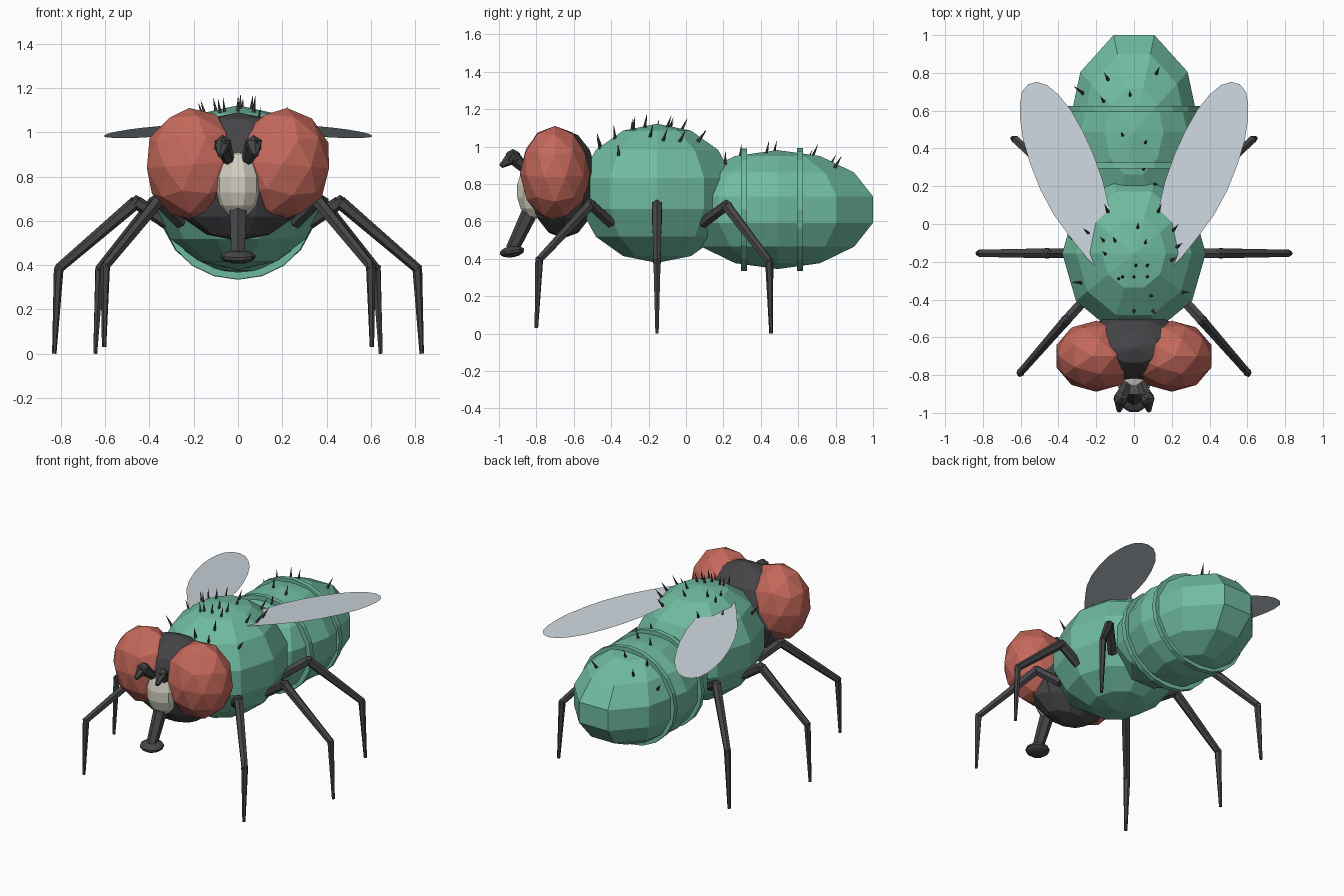
import bpy, bmesh, math
from mathutils import Vector, Matrix

if "Cube" in bpy.data.objects:
    bpy.data.objects.remove(bpy.data.objects["Cube"])


def material(name, rgb):
    m = bpy.data.materials.new(name)
    m.diffuse_color = (*rgb, 1)
    m.use_nodes = True
    m.node_tree.nodes["Principled BSDF"].inputs["Base Color"].default_value = m.diffuse_color
    return m


GREEN = material("green shell", (0.16, 0.50, 0.35))
RED = material("red eye", (0.56, 0.14, 0.105))
DARK = material("dark", (0.06, 0.06, 0.065))
PALE = material("pale face", (0.65, 0.62, 0.53))
WING = material("wing grey", (0.60, 0.67, 0.72))


def finish(name, bm, mat):
    me = bpy.data.meshes.new(name)
    bm.to_mesh(me)
    bm.free()
    me.materials.append(mat)
    ob = bpy.data.objects.new(name, me)
    bpy.context.collection.objects.link(ob)
    return ob


def ball(name, centre, radii, mat, seg=10, rings=7, tilt=0):
    bm = bmesh.new()
    bmesh.ops.create_uvsphere(bm, u_segments=seg, v_segments=rings, radius=1)
    # keep a flat facet towards front and back
    if max(v.co.y for v in bm.verts) > max(v.co.x for v in bm.verts):
        bm.transform(Matrix.Rotation(math.pi / 2, 4, 'Z'))
    bm.transform(Matrix.Translation(centre) @ Matrix.Rotation(tilt, 4, 'X')
                 @ Matrix.Diagonal((*radii, 1)))
    return finish(name, bm, mat)


def taper(bm, a, b, ra, rb, sides=6):
    a, b = Vector(a), Vector(b)
    d = b - a
    mat = Matrix.Translation((a + b) / 2) @ d.to_track_quat('Z', 'Y').to_matrix().to_4x4()
    bmesh.ops.create_cone(bm, cap_ends=True, segments=sides, radius1=ra,
                          radius2=rb, depth=d.length, matrix=mat)


def chain(name, points, radii, mat):
    bm = bmesh.new()
    for i in range(len(points) - 1):
        taper(bm, points[i], points[i + 1], radii[i], radii[i + 1])
    # small knobs at the joints
    for p, r in list(zip(points, radii))[1:-1]:
        bmesh.ops.create_icosphere(bm, subdivisions=1, radius=r * 1.08,
                                   matrix=Matrix.Translation(p))
    return finish(name, bm, mat)


# Body
TH_C, TH_R = Vector((0, -0.155, 0.75)), Vector((0.39, 0.44, 0.372))
AB_C, AB_R = Vector((0, 0.49, 0.663)), Vector((0.36, 0.55, 0.318))
ball("thorax", TH_C, TH_R, GREEN)
ball("abdomen", AB_C, AB_R, GREEN)
ball("head", (0, -0.655, 0.80), (0.33, 0.19, 0.29), DARK)
ball("face", (0, -0.81, 0.762), (0.105, 0.10, 0.15), PALE)

# Raised rings around the abdomen
for name, y, rx, rz in (("front_abdomen_band", 0.31, 0.335, 0.315),
                        ("rear_abdomen_band", 0.61, 0.34, 0.317)):
    bm = bmesh.new()
    n, prof = 20, ((0.012, -0.016), (0.012, 0.016), (-0.02, 0.016), (-0.02, -0.016))
    loops = []
    for i in range(n):
        t = math.tau * i / n
        loops.append([bm.verts.new(((rx + dr) * math.cos(t), y + dy,
                                    AB_C.z + (rz + dr) * math.sin(t))) for dr, dy in prof])
    for i in range(n):
        a, b = loops[i], loops[(i + 1) % n]
        for j in range(4):
            k = (j + 1) % 4
            bm.faces.new((a[j], a[k], b[k], b[j]))
    bmesh.ops.recalc_face_normals(bm, faces=bm.faces)
    finish(name, bm, GREEN)

# Proboscis
chain("proboscis", [(0, -0.82, 0.68), (0, -0.93, 0.45)], [0.045, 0.035], DARK)
ball("proboscis_pad", (0, -0.93, 0.438), (0.08, 0.07, 0.03), DARK, tilt=0.15)

LEGS = {"front": [(0.26, -0.40, 0.59), (0.36, -0.51, 0.69), (0.60, -0.785, 0.395), (0.605, -0.80, 0.03)],
        "middle": [(0.32, -0.155, 0.59), (0.46, -0.155, 0.685), (0.81, -0.155, 0.385), (0.83, -0.155, 0.0)],
        "hind": [(0.25, 0.09, 0.59), (0.38, 0.215, 0.685), (0.625, 0.445, 0.385), (0.645, 0.455, 0.0)]}

# Wing outline in plan, root first
OUTLINE = [(0.21, -0.22), (0.25, -0.18), (0.33, -0.08), (0.425, 0.05), (0.495, 0.18),
           (0.55, 0.32), (0.588, 0.45), (0.602, 0.55), (0.605, 0.63), (0.593, 0.70),
           (0.56, 0.74), (0.515, 0.752), (0.46, 0.735), (0.40, 0.685), (0.335, 0.605),
           (0.27, 0.49), (0.215, 0.37), (0.165, 0.23), (0.13, 0.08), (0.14, -0.06), (0.17, -0.16)]

for s, side in ((-1, "left"), (1, "right")):
    # Compound eye
    bm = bmesh.new()
    bmesh.ops.create_icosphere(bm, subdivisions=2, radius=1)
    bm.transform(Matrix.Translation((s * 0.2, -0.70, 0.855))
                 @ Matrix.Rotation(s * 0.08, 4, 'Y') @ Matrix.Diagonal((0.223, 0.188, 0.256, 1)))
    finish(side + "_eye", bm, RED)

    # Antenna
    chain(side + "_antenna", [(s * x, y, z) for x, y, z in
                              ((0.04, -0.85, 0.87), (0.07, -0.925, 0.945), (0.08, -0.99, 0.895))],
          [0.025, 0.04, 0.012], DARK)

    # Legs
    for name, pts in LEGS.items():
        chain(f"{side}_{name}_leg", [(s * x, y, z) for x, y, z in pts],
              [0.03, 0.03, 0.022, 0.01], DARK)

    # Wing
    bm = bmesh.new()
    f = bm.faces.new([bm.verts.new((s * x, y, 1.025 - 0.068 * y)) for x, y in OUTLINE])
    f.normal_update()
    if f.normal.z < 0:
        f.normal_flip()
    finish(side + "_wing", bm, WING)


# Bristles standing on the upper shell
def bristles(name, c, r, spots):
    bm = bmesh.new()
    for x, y in spots:
        u, v = (x - c.x) / r.x, (y - c.y) / r.y
        z = c.z + r.z * 0.97 * math.sqrt(max(0, 1 - u * u - v * v))
        p = Vector((x, y, z))
        n = Vector((u / r.x, v / r.y, (z - c.z) / r.z ** 2)).normalized()
        d = (n + Vector((0, 0.35, 0.35))).normalized()
        taper(bm, p - d * 0.02, p + d * 0.065, 0.011, 0.0008, 5)
    finish(name, bm, DARK)


bristles("thorax_bristles", TH_C, TH_R,
         [(-0.29, -0.31), (-0.31, -0.09), (-0.24, -0.05), (-0.14, 0.07), (-0.16, -0.09),
          (-0.10, -0.09), (-0.15, -0.16), (-0.08, -0.29), (-0.06, -0.28), (0.0, -0.28),
          (0.01, -0.22), (0.02, -0.02), (0.07, -0.22), (0.07, -0.28), (0.06, -0.10),
          (0.13, 0.07), (0.21, -0.03), (0.23, -0.12), (0.20, -0.19), (0.26, -0.36),
          (0.09, -0.38), (0.10, -0.46), (0.0, -0.46)])
bristles("abdomen_bristles", AB_C, AB_R,
         [(-0.14, 0.77), (0.12, 0.80), (-0.02, 0.68), (-0.16, 0.65), (-0.28, 0.70),
          (-0.06, 0.47), (0.06, 0.43), (0.05, 0.29), (0.11, 0.21)])
